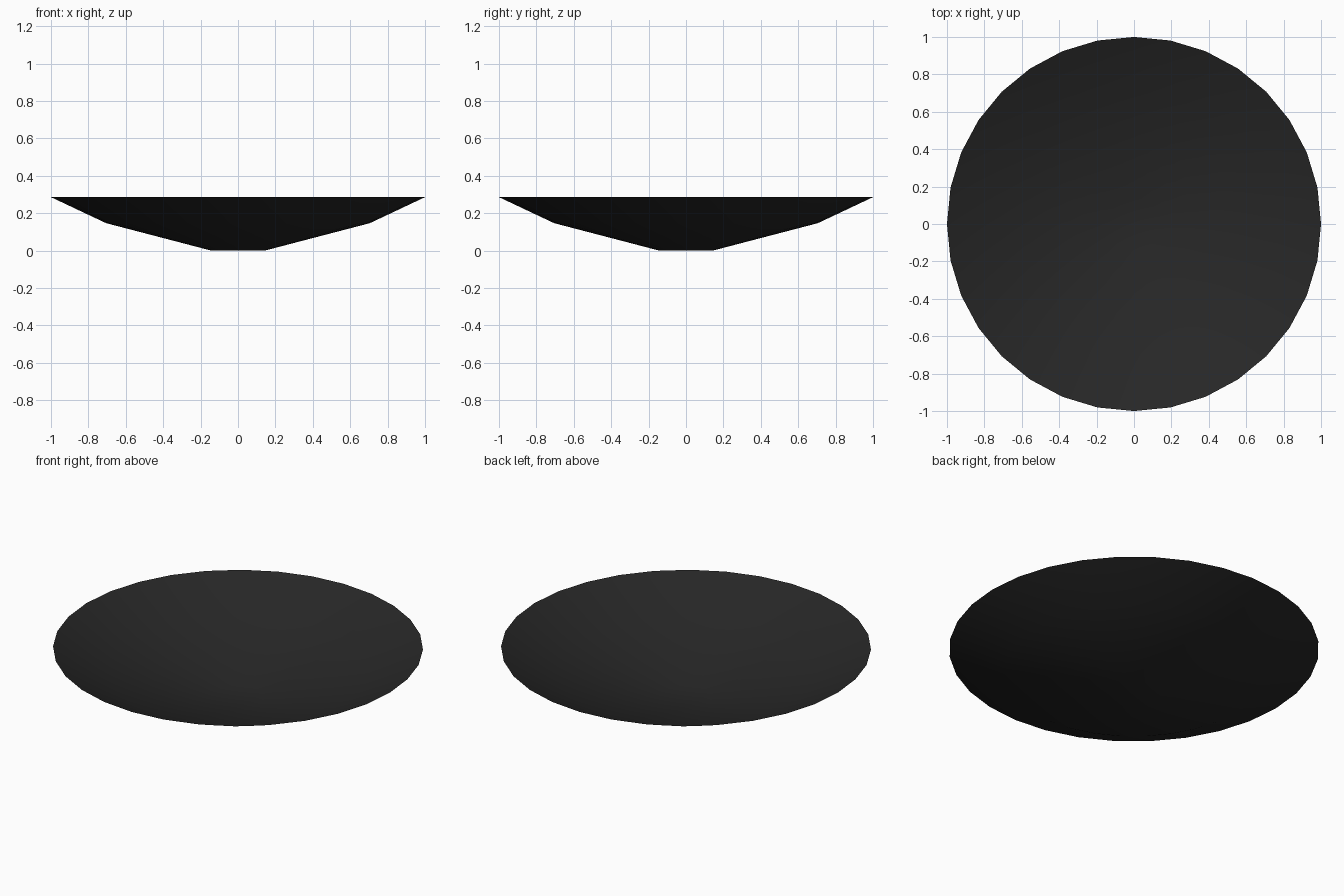
import bpy, bmesh, math

if "Cube" in bpy.data.objects:
    bpy.data.objects.remove(bpy.data.objects["Cube"])

SIDES = 32
# Dish profile from base to rim: (radius, height)
PROFILE = [(0.142, 0.0), (0.705, 0.147), (1.0, 0.286)]

bm = bmesh.new()
rings = []
for r, z in PROFILE:
    rings.append([bm.verts.new((r * math.cos(2 * math.pi * i / SIDES),
                                r * math.sin(2 * math.pi * i / SIDES), z))
                  for i in range(SIDES)])

# Flat base and sloping walls, open at the top, facing inward
bm.faces.new(rings[0])
for low, high in zip(rings, rings[1:]):
    for i in range(SIDES):
        j = (i + 1) % SIDES
        bm.faces.new((low[i], high[i], high[j], low[j]))
for f in bm.faces:
    f.smooth = True

mesh = bpy.data.meshes.new("dish")
bm.to_mesh(mesh)
bm.free()
dish = bpy.data.objects.new("dish", mesh)
bpy.context.collection.objects.link(dish)

# Near-black finish
mat = bpy.data.materials.new("black")
mat.diffuse_color = (0.02, 0.02, 0.02, 1)
mat.use_nodes = True
mat.node_tree.nodes["Principled BSDF"].inputs["Base Color"].default_value = mat.diffuse_color
mesh.materials.append(mat)
